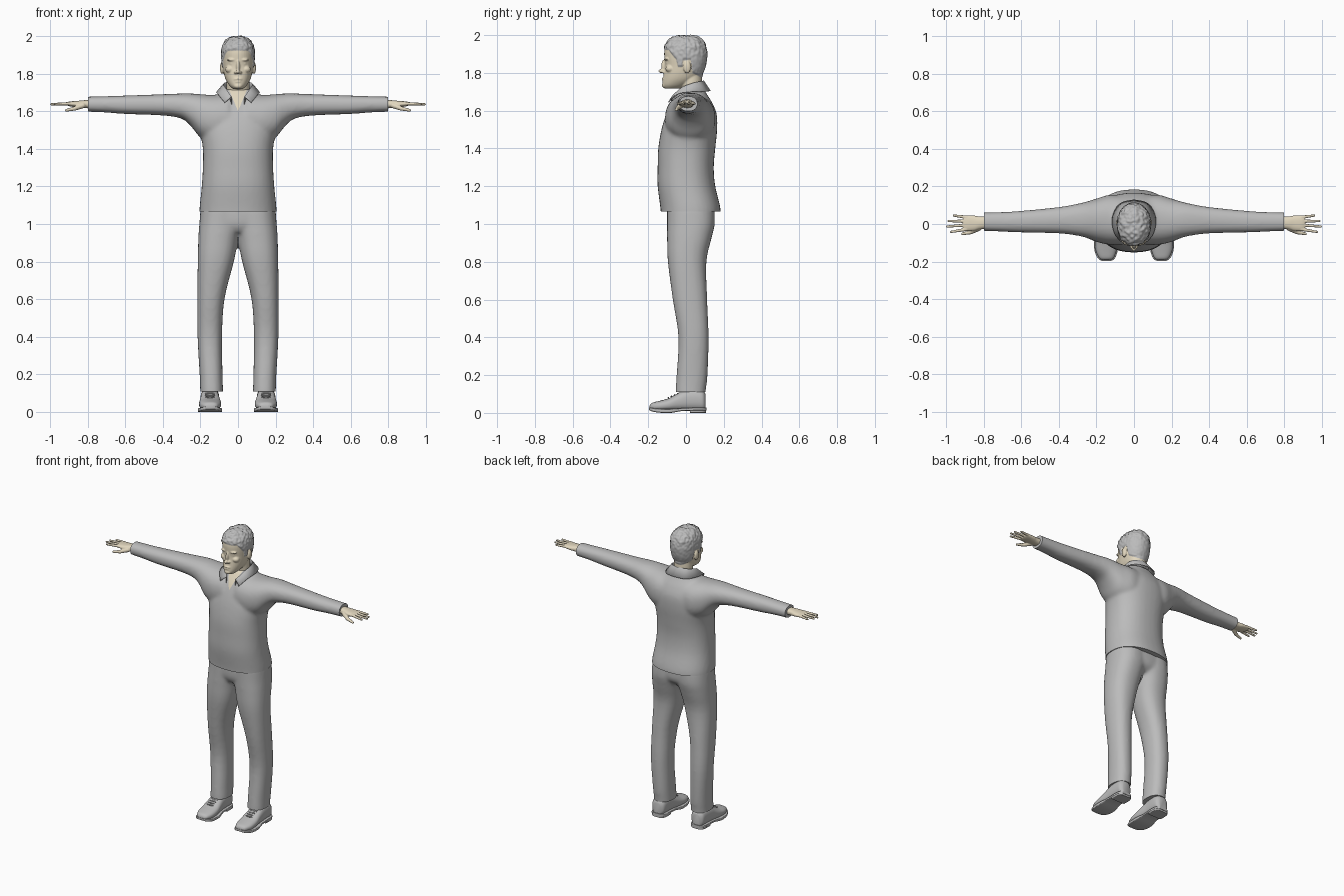
import bpy, bmesh, math
from mathutils import Vector, Matrix, noise

cube = bpy.data.objects.get("Cube")
if cube:
    bpy.data.objects.remove(cube, do_unlink=True)


def material(name, color):
    mat = bpy.data.materials.new(name)
    mat.use_nodes = True
    mat.diffuse_color = (*color, 1)
    mat.node_tree.nodes["Principled BSDF"].inputs["Base Color"].default_value = (*color, 1)
    return mat


GREY = material("cloth grey", (0.5, 0.5, 0.5))
SKIN = material("pale skin", (0.76, 0.68, 0.52))
AXES = {"x": lambda t, u, v: (t, u, v), "y": lambda t, u, v: (u, t, v), "z": lambda t, u, v: (u, v, t)}


def spline(rows, steps=4):
    """Smooth curve through rows of numbers."""
    rows = [Vector(r) for r in rows]
    out = []
    for i in range(len(rows) - 1):
        p, q = rows[i], rows[i + 1]
        a, b = rows[max(i - 1, 0)], rows[min(i + 2, len(rows) - 1)]
        for s in range(steps):
            t = s / steps
            out.append(p + (q - a) * (t / 2) + (a * 2 - p * 5 + q * 4 - b) * (t * t / 2)
                       + (p * 3 - a - q * 3 + b) * (t ** 3 / 2))
    return out + [rows[-1]]


def loft(bm, axis, rows, power=2.3, side=1, count=36):
    """Closed tube of rounded sections; a row is position, low u, high u, low v, high v."""
    loops = []
    for t, u0, u1, v0, v1 in spline(rows):
        loop = []
        for k in range(count):
            c, s = math.cos(math.tau * k / count), math.sin(math.tau * k / count)
            u = (u0 + u1) / 2 + (u1 - u0) / 2 * math.copysign(abs(c) ** (2 / power), c)
            v = (v0 + v1) / 2 + (v1 - v0) / 2 * math.copysign(abs(s) ** (2 / power), s)
            x, y, z = AXES[axis](t, u, v)
            loop.append(bm.verts.new((x * side, y, z)))
        loops.append(loop)
    for a, b in zip(loops, loops[1:]):
        for k in range(count):
            bm.faces.new((a[k], a[k - 1], b[k - 1], b[k]))
    bm.faces.new(loops[0])
    bm.faces.new(loops[-1])


def blob(bm, center, radii):
    bmesh.ops.create_uvsphere(bm, u_segments=16, v_segments=10, radius=1,
                              matrix=Matrix.LocRotScale(Vector(center), None, Vector(radii)))


def finger(bm, start, end, r0, r1):
    start, end = Vector(start), Vector(end)
    for i in range(16):
        r = r0 + (r1 - r0) * i / 15
        blob(bm, start.lerp(end, i / 15), (r, r, r))


def shade(obj, angle=40):
    bpy.ops.object.select_all(action="DESELECT")
    obj.select_set(True)
    bpy.context.view_layer.objects.active = obj
    bpy.ops.object.shade_smooth_by_angle(angle=math.radians(angle))


def make(name, bm, mats):
    bmesh.ops.recalc_face_normals(bm, faces=bm.faces[:])
    mesh = bpy.data.meshes.new(name)
    bm.to_mesh(mesh)
    bm.free()
    obj = bpy.data.objects.new(name, mesh)
    bpy.context.collection.objects.link(obj)
    for mat in mats:
        mesh.materials.append(mat)
    return obj


def fuse(name, bm, mats, voxel, smooth):
    """Merge overlapping volumes into one smooth skin."""
    obj = make(name, bm, mats)
    mod = obj.modifiers.new("fuse", "REMESH")
    mod.mode, mod.voxel_size = "VOXEL", voxel
    mod = obj.modifiers.new("soften", "SMOOTH")
    mod.factor, mod.iterations = 0.5, smooth
    mesh = bpy.data.meshes.new_from_object(obj.evaluated_get(bpy.context.evaluated_depsgraph_get()))
    obj.modifiers.clear()
    mesh.materials.clear()
    for mat in mats:
        mesh.materials.append(mat)
    obj.data = mesh
    return obj


def trim(bm, point, normal):
    """Cut off everything past a plane and close the opening."""
    geom = bm.verts[:] + bm.edges[:] + bm.faces[:]
    bmesh.ops.bisect_plane(bm, geom=geom, plane_co=point, plane_no=normal, clear_outer=True)
    bmesh.ops.holes_fill(bm, edges=[e for e in bm.edges if e.is_boundary], sides=0)


# Shirt: body and both sleeves fused, with crisp hem and cuffs
bm = bmesh.new()
body = [(1.0, .205, -.13, .18), (1.08, .205, -.135, .183), (1.2, .193, -.15, .155), (1.3, .187, -.15, .147),
        (1.4, .187, -.147, .155), (1.5, .2, -.13, .165), (1.58, .19, -.106, .163), (1.64, .16, -.08, .14),
        (1.68, .12, -.055, .115), (1.715, .085, -.03, .095)]
loft(bm, "z", [(z, -w, w, f, b) for z, w, f, b in body])
sleeve = [(.05, -.11, .15, 1.43, 1.69), (.13, -.11, .155, 1.43, 1.686), (.2, -.095, .135, 1.46, 1.69),
          (.25, -.075, .12, 1.52, 1.694), (.3, -.062, .108, 1.56, 1.694), (.4, -.05, .09, 1.577, 1.69),
          (.6, -.045, .07, 1.585, 1.683), (.72, -.04, .063, 1.594, 1.679), (.86, -.035, .06, 1.598, 1.676)]
for side in (1, -1):
    loft(bm, "x", sleeve, side=side)
shirt = fuse("shirt", bm, [GREY, SKIN], 0.01, 8)
bm = bmesh.new()
bm.from_mesh(shirt.data)
trim(bm, (0, 0, 1.066), (0, 0, -1))
for side in (1, -1):
    trim(bm, (side * .797, 0, 0), (side, 0, 0))


def at_throat(face):
    c = face.calc_center_median()
    return c.y < 0 and c.z > 1.58 and abs(c.x) < .1


# Open neckline: clean V cut, coloured as skin
for side in (1, -1):
    faces = [f for f in bm.faces if at_throat(f)]
    geom = list({v for f in faces for v in f.verts}) + list({e for f in faces for e in f.edges}) + faces
    bmesh.ops.bisect_plane(bm, geom=geom, plane_co=(0, 0, 1.6), plane_no=(side, 0, -.42))
for f in bm.faces:
    c = f.calc_center_median()
    f.material_index = int(at_throat(f) and abs(c.x) < .42 * (c.z - 1.6))
bm.to_mesh(shirt.data)
bm.free()
shade(shirt)

# Collar: folded leaf, mirrored
bm = bmesh.new()
fold = spline([(0, .095, 1.757), (.055, .075, 1.753), (.079, .03, 1.742), (.066, -.025, 1.72), (.036, -.075, 1.675)])
edge = spline([(0, .128, 1.705), (.075, .108, 1.702), (.114, .035, 1.7), (.105, -.045, 1.688), (.07, -.092, 1.645)])
stand = [p + Vector((-.1 * p.x, -.006, -.04)) for p in fold]
strips = [[bm.verts.new(p) for p in line] for line in (stand, fold, edge)]
for a, b in zip(strips, strips[1:]):
    for i in range(len(a) - 1):
        bm.faces.new((a[i], a[i + 1], b[i + 1], b[i]))
collar = make("collar", bm, [GREY])
collar.modifiers.new("mirror", "MIRROR")
mod = collar.modifiers.new("thickness", "SOLIDIFY")
mod.thickness, mod.offset = .005, 0
shade(collar)

# Trousers: hips and two legs fused, with crisp ankle hems
bm = bmesh.new()
leg = [(.05, .08, .2, -.055, .1), (.12, .08, .201, -.055, .105), (.2, .082, .204, -.05, .114),
       (.4, .085, .215, -.04, .12), (.6, .072, .216, -.07, .112), (.8, .022, .214, -.096, .108),
       (.92, -.002, .211, -.1, .134), (1.0, -.02, .206, -.1, .152), (1.09, -.02, .198, -.1, .15)]
for side in (1, -1):
    loft(bm, "z", leg, side=side)
loft(bm, "z", [(.955, -.15, .15, -.075, .11), (1.0, -.2, .2, -.098, .148), (1.09, -.198, .198, -.1, .15)])
trousers = fuse("trousers", bm, [GREY], 0.01, 8)
bm = bmesh.new()
bm.from_mesh(trousers.data)
trim(bm, (0, 0, .11), (0, 0, -1))
bm.to_mesh(trousers.data)
bm.free()
shade(trousers)

# Shoes: upper, sole, heel and laces
upper = [(-.192, .125, .168, .02, .04), (-.18, .108, .186, .014, .053), (-.14, .093, .204, .01, .064),
         (-.09, .09, .207, .01, .078), (-.04, .096, .202, .01, .106), (0, .1, .2, .01, .125),
         (.06, .1, .198, .01, .13), (.09, .105, .194, .01, .12), (.104, .122, .178, .014, .1)]
sole = [(-.196, .12, .172, .016, .03), (-.18, .1, .194, .008, .026), (-.14, .087, .21, .001, .022),
        (-.08, .085, .213, 0, .022), (-.02, .097, .203, .01, .025), (.05, .095, .203, .012, .028),
        (.09, .1, .198, .012, .028), (.108, .12, .18, .012, .028)]
heel = [(.022, .098, .201, 0, .02), (.06, .097, .201, 0, .02), (.09, .102, .196, 0, .02), (.105, .12, .18, 0, .02)]
for side, word in ((1, "left"), (-1, "right")):
    for part, rows, power in (("shoe", upper, 2.4), ("sole", sole, 7), ("heel", heel, 7)):
        bm = bmesh.new()
        loft(bm, "y", rows, power, side)
        shade(make(word + "_" + part, bm, [GREY]))
    bm = bmesh.new()
    for i in range(4):
        blob(bm, (side * .149, -.045 - i * .016, .101 - i * .007), (.026, .004, .005))
    shade(make(word + "_laces", bm, [GREY]))

# Hands: wrist, palm, four fingers and a thumb
palm = [(.76, -.022, .04, 1.612, 1.66), (.82, -.028, .04, 1.617, 1.658), (.85, -.036, .045, 1.62, 1.655),
        (.89, -.037, .046, 1.625, 1.652), (.908, -.03, .04, 1.63, 1.648)]
for side, word in ((1, "left"), (-1, "right")):
    bm = bmesh.new()
    loft(bm, "x", palm, side=side)
    for base, tip, reach in ((-.028, -.042, .972), (-.006, -.013, .993), (.015, .016, .986), (.036, .045, .958)):
        finger(bm, (side * .89, base, 1.64), (side * reach, tip, 1.637), .0095, .0065)
    finger(bm, (side * .825, -.022, 1.63), (side * .868, -.044, 1.614), .015, .011)
    finger(bm, (side * .868, -.044, 1.614), (side * .912, -.052, 1.605), .011, .0075)
    shade(fuse(word + "_hand", bm, [SKIN], 0.003, 3), 80)

# Head: skull, neck and facial forms fused
bm = bmesh.new()
skull = [(1.718, .026, -.115, -.03), (1.735, .045, -.124, .01), (1.765, .064, -.122, .06), (1.8, .075, -.117, .085),
         (1.84, .081, -.112, .1), (1.88, .084, -.115, .107), (1.92, .083, -.114, .106), (1.955, .073, -.1, .095),
         (1.98, .052, -.076, .073), (1.993, .025, -.04, .04)]
loft(bm, "z", [(z, -w, w, f, b) for z, w, f, b in skull], 2.15)
loft(bm, "z", [(1.62, -.075, .075, -.03, .09), (1.7, -.062, .062, -.025, .085), (1.76, -.06, .06, -.03, .085),
               (1.83, -.055, .055, -.03, .08)], 2)
blob(bm, (0, -.117, 1.838), (.01, .014, .032))
blob(bm, (0, -.131, 1.81), (.012, .015, .011))
blob(bm, (0, -.113, 1.77), (.025, .016, .006))
blob(bm, (0, -.112, 1.757), (.021, .016, .006))
blob(bm, (0, -.112, 1.734), (.024, .016, .014))
for side in (1, -1):
    blob(bm, (side * .013, -.12, 1.806), (.009, .012, .008))
    blob(bm, (side * .03, -.1, 1.873), (.028, .015, .008))
    blob(bm, (side * .031, -.094, 1.853), (.015, .012, .008))
    blob(bm, (side * .043, -.085, 1.822), (.025, .024, .02))
    blob(bm, (side * .085, .006, 1.83), (.011, .02, .033))
head = fuse("head", bm, [SKIN, GREY], 0.004, 3)

# Hair: raised, tousled area above a hairline that runs round the ears
hairline = [(-.2, 1.925), (-.09, 1.92), (-.065, 1.885), (-.05, 1.87), (-.042, 1.83), (-.02, 1.83),
            (-.016, 1.868), (.026, 1.868), (.034, 1.8), (.1, 1.765), (.2, 1.765)]


def above_hairline(p):
    for (y0, z0), (y1, z1) in zip(hairline, hairline[1:]):
        if y0 <= p.y <= y1:
            return p.z - z0 - (z1 - z0) * (p.y - y0) / (y1 - y0)
    return -1


bm = bmesh.new()
bm.from_mesh(head.data)
bm.normal_update()
for f in bm.faces:
    f.material_index = int(above_hairline(f.calc_center_median()) > 0)
moves = []
for v in bm.verts:
    lift = min(max(above_hairline(v.co) / .012, 0), 1)
    crown = min(max((v.co.z - 1.86) / .08, 0.2), 1)
    moves.append((v, v.normal * lift * (.006 + .007 * crown * noise.noise(v.co * 60))))
for v, move in moves:
    v.co += move
bm.to_mesh(head.data)
bm.free()
shade(head, 80)
